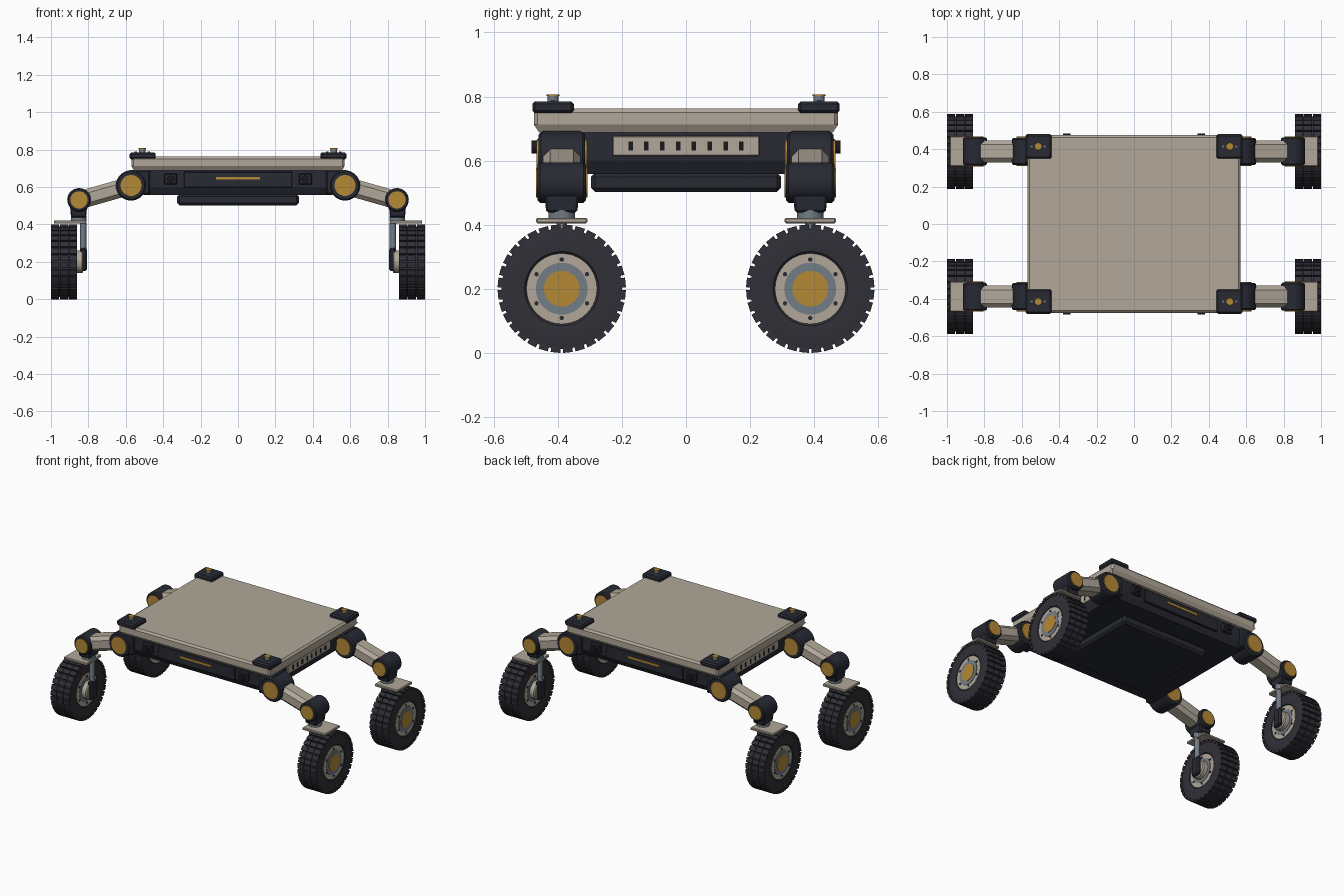
import bpy, bmesh, math
from mathutils import Matrix, Vector

if "Cube" in bpy.data.objects:
    bpy.data.objects.remove(bpy.data.objects["Cube"])


def material(name, rgb):
    m = bpy.data.materials.new(name)
    m.diffuse_color = (*rgb, 1)
    m.use_nodes = True
    m.node_tree.nodes["Principled BSDF"].inputs["Base Color"].default_value = m.diffuse_color
    return m


CREAM = material("warm_grey", (0.44, 0.39, 0.32))
DARK = material("charcoal", (0.021, 0.023, 0.034))
RUBBER = material("rubber", (0.029, 0.029, 0.038))
GOLD = material("ochre", (0.46, 0.25, 0.037))
STEEL = material("steel_blue", (0.17, 0.205, 0.235))
BLACK = material("black", (0.010, 0.010, 0.013))


def finish(bm, name, mat, smooth=False):
    bmesh.ops.recalc_face_normals(bm, faces=bm.faces[:])
    me = bpy.data.meshes.new(name)
    bm.to_mesh(me)
    bm.free()
    me.materials.append(mat)
    ob = bpy.data.objects.new(name, me)
    bpy.context.collection.objects.link(ob)
    if smooth:
        bpy.context.view_layer.objects.active = ob
        bpy.ops.object.select_all(action='DESELECT')
        ob.select_set(True)
        bpy.ops.object.shade_smooth_by_angle(angle=math.radians(30))
    return ob


def box(name, lo, hi, mat, bevel=0.0, taper=(1, 1), tilt=0.0, along=None):
    """Box between two corners; taper scales the bottom, along limits bevels to edges on one axis."""
    lo, hi = Vector(lo), Vector(hi)
    size = hi - lo
    bm = bmesh.new()
    bmesh.ops.create_cube(bm, size=1)
    for v in bm.verts:
        k = taper if v.co.z < 0 else (1, 1)
        v.co = Vector((v.co.x * size.x * k[0], v.co.y * size.y * k[1], v.co.z * size.z))
    if bevel:
        edges = [e for e in bm.edges if along is None or
                 abs((e.verts[0].co - e.verts[1].co).normalized()[along]) > 0.9]
        bmesh.ops.bevel(bm, geom=edges, offset=bevel, segments=1, affect='EDGES', profile=0.5)
    bm.transform(Matrix.Translation((lo + hi) / 2) @ Matrix.Rotation(tilt, 4, 'Y'))
    return finish(bm, name, mat)


def lathe(name, profile, centre, axis, mat, segs=32):
    """Revolve (radius, offset) points about an axis; ends are capped."""
    bm = bmesh.new()
    rings = [[bm.verts.new((r * math.cos(2 * math.pi * i / segs), r * math.sin(2 * math.pi * i / segs), h))
              for i in range(segs)] for r, h in profile]
    for a, b in zip(rings, rings[1:]):
        for i in range(segs):
            j = (i + 1) % segs
            bm.faces.new((a[i], a[j], b[j], b[i]))
    bm.faces.new(rings[0])
    bm.faces.new(rings[-1])
    turn = {'X': Matrix.Rotation(math.pi / 2, 4, 'Y'),
            'Y': Matrix.Rotation(-math.pi / 2, 4, 'X'), 'Z': Matrix()}[axis]
    bm.transform(Matrix.Translation(centre) @ turn)
    return finish(bm, name, mat, True)


def disc(name, r, depth, centre, axis, mat, segs=32, chamfer=0.0):
    h = depth / 2
    c = chamfer
    prof = [(r - c, -h), (r, -h + c), (r, h - c), (r - c, h)] if c else [(r, -h), (r, h)]
    return lathe(name, prof, centre, axis, mat, segs)


def span(s, a, b):
    return min(s * a, s * b), max(s * a, s * b)


def mbox(name, sx, sy, x, y, z, mat, **kw):
    """Box given by ranges, mirrored by the signs sx, sy."""
    x, y = span(sx, *x), span(sy, *y)
    return box(name, (x[0], y[0], z[0]), (x[1], y[1], z[1]), mat, **kw)


# Deck, hull and belly tray
box("deck", (-.57, -.475, .70), (.57, .475, .762), CREAM, bevel=.012)
box("deck_lower_lip", (-.57, -.475, .688), (.57, .475, .712), CREAM, taper=(.975, .965))
box("hull_upper", (-.525, -.44, .60), (.525, .44, .692), DARK)
box("hull_lower", (-.525, -.44, .558), (.525, .44, .60), DARK, taper=(.96, .95))
box("belly_tray", (-.325, -.297, .502), (.325, .297, .562), DARK, bevel=.013)

# Front and back panels with light strip and sensors
for sy, end in ((-1, "front"), (1, "back")):
    mbox(end + "_panel", 1, sy, (-.29, .29), (.43, .452), (.595, .682), DARK, bevel=.004)
    mbox(end + "_light_strip", 1, sy, (-.118, .118), (.45, .457), (.641, .654), GOLD)
    for sx in (-1, 1):
        mbox(end + "_sensor", sx, sy, (.325, .395), (.43, .465), (.612, .672), DARK, bevel=.006)
        disc(end + "_sensor_lens", .02, .03, (sx * .36, sy * .468, .642), 'Y', BLACK, 20)

# Side vents
for sx in (-1, 1):
    mbox("vent_panel", sx, 1, (.515, .537), (-.23, .23), (.615, .676), CREAM, bevel=.003)
    for i in range(8):
        y = -.173 + i * .0494
        mbox("vent_slot", sx, 1, (.53, .539), (y - .007, y + .007), (.631, .66), BLACK)


def tread(centre):
    """Three columns of blocks round the tyre."""
    bm = bmesh.new()
    n = 32
    for i in range(n):
        for x, w in ((-.048, .044), (0, .046), (.048, .044)):
            m = (Matrix.Translation(centre) @ Matrix.Rotation(2 * math.pi * (i + .5) / n, 4, 'X') @
                 Matrix.Translation((x, 0, .191)) @ Matrix.Diagonal((w, .030, .018, 1)))
            bmesh.ops.create_cube(bm, size=1, matrix=m)
    finish(bm, "tyre_tread", RUBBER)


for sx in (-1, 1):
    for sy in (-1, 1):
        Y = sy * .388
        # Corner pad with stud
        mbox("corner_pad", sx, sy, (.44, .58), (.35, .48), (.748, .785), DARK, bevel=.009)
        disc("corner_stud", .017, .022, (sx * .512, sy * .415, .791), 'Z', STEEL, 16)
        disc("corner_stud_cap", .02, .006, (sx * .512, sy * .415, .804), 'Z', GOLD, 16)
        for dx in (-.035, .035):
            disc("pad_bolt", .006, .006, (sx * (.512 + dx), sy * .415, .786), 'Z', STEEL, 8)

        # Hip joint
        mbox("hip_mount", sx, sy, (.47, .585), (.322, .455), (.56, .692), DARK, bevel=.008)
        disc("hip_joint", .081, .145, (sx * .572, Y, .608), 'Y', DARK, chamfer=.008)
        disc("hip_cap", .056, .157, (sx * .572, Y, .608), 'Y', GOLD)

        # Upper arm, chamfered along its length
        tilt = sx * math.atan2(.08, .28)
        cx = sx * .711
        box("upper_arm", (cx - .115, Y - .058, .568 - .048), (cx + .115, Y + .058, .568 + .048),
            CREAM, bevel=.022, tilt=tilt, along=0)

        # Knee joint and steering neck
        disc("knee_joint", .063, .15, (sx * .85, Y, .531), 'Y', DARK, chamfer=.007)
        disc("knee_cap", .046, .162, (sx * .85, Y, .531), 'Y', GOLD)
        mbox("knee_block", sx, sy, (.805, .9), (.331, .445), (.438, .52), DARK, bevel=.006, taper=(.85, .85))
        disc("steering_neck", .042, .03, (sx * .852, Y, .43), 'Z', STEEL, 24)
        mbox("steering_plate", sx, sy, (.812, .985), (.308, .468), (.404, .421), CREAM, bevel=.004)

        # Strut and axle knuckle on the inner side
        disc("wheel_strut", .017, .20, (sx * .828, Y, .31), 'Z', STEEL, 20)
        mbox("axle_knuckle", sx, sy, (.808, .842), (.356, .42), (.15, .275), DARK, bevel=.009)
        disc("inner_hub", .06, .05, (sx * .853, Y, .2), 'X', CREAM, chamfer=.006)

        # Wheel
        c = Vector((sx * .93, Y, .2))
        lathe("tyre", [(.108, -.058), (.116, -.066), (.168, -.07), (.188, -.066), (.188, .066),
                       (.168, .07), (.116, .066), (.108, .058)], c, 'X', RUBBER, 48)
        tread(c)
        disc("wheel_rim", .11, .126, c, 'X', CREAM, 40)
        disc("rim_ring", .081, .132, c, 'X', STEEL, 40)
        disc("outer_hub_cap", .056, .05, c + Vector((sx * .044, 0, 0)), 'X', GOLD)
        for i in range(6):
            a = math.pi / 6 + i * math.pi / 3
            disc("rim_bolt", .007, .132, c + Vector((0, .091 * math.cos(a), .091 * math.sin(a))), 'X', DARK, 10)
